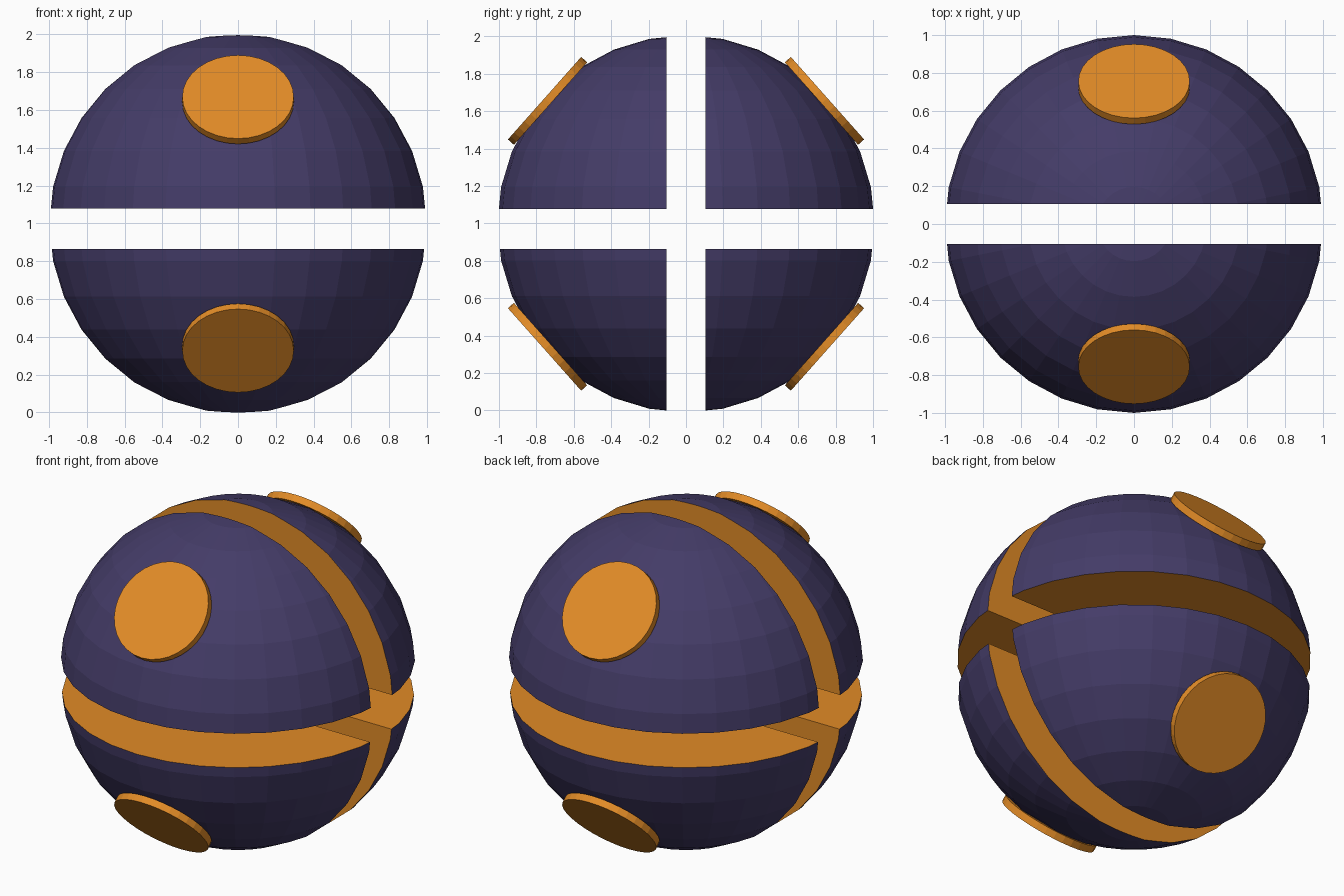
import bpy
import bmesh
from math import radians, sin, cos
from mathutils import Matrix, Vector

cube = bpy.data.objects.get("Cube")
if cube:
    bpy.data.objects.remove(cube, do_unlink=True)

RADIUS = 1.008
CENTRE = Vector((0, 0, 0.998))
HALF_SLOT = 0.105              # vertical slot, half width
SLOT_TOP, SLOT_BOTTOM = 0.08, -0.134   # horizontal slot, from the centre


def material(name, colour):
    mat = bpy.data.materials.new(name)
    mat.use_nodes = True
    mat.diffuse_color = colour
    mat.node_tree.nodes["Principled BSDF"].inputs["Base Color"].default_value = colour
    return mat


navy = material("dark purple", (0.058, 0.045, 0.138, 1))
orange = material("orange", (0.76, 0.26, 0.02, 1))


def add_object(name, bm, mats):
    bmesh.ops.recalc_face_normals(bm, faces=bm.faces)
    mesh = bpy.data.meshes.new(name)
    bm.to_mesh(mesh)
    bm.free()
    for mat in mats:
        mesh.materials.append(mat)
    obj = bpy.data.objects.new(name, mesh)
    obj.location = CENTRE
    bpy.context.collection.objects.link(obj)


def slice_off(bm, point, normal):
    """Keep the side the normal points to and cap the cut in orange."""
    cut = bmesh.ops.bisect_plane(bm, geom=bm.verts[:] + bm.edges[:] + bm.faces[:],
                                 plane_co=point, plane_no=normal, clear_inner=True)
    rim = [e for e in cut["geom_cut"] if isinstance(e, bmesh.types.BMEdge)]
    bmesh.ops.edgeloop_fill(bm, edges=rim, mat_nr=1)


def quarter(name, side, up):
    bm = bmesh.new()
    bmesh.ops.create_uvsphere(bm, u_segments=32, v_segments=16, radius=RADIUS)
    slice_off(bm, (0, side * HALF_SLOT, 0), (0, side, 0))
    slice_off(bm, (0, 0, SLOT_TOP if up > 0 else SLOT_BOTTOM), (0, 0, up))
    add_object(name, bm, [navy, orange])


def disc(name, side, up):
    tilt = radians(41.6)
    normal = Vector((0, side * cos(tilt), up * sin(tilt)))
    turn = normal.to_track_quat("Z", "X").to_matrix().to_4x4()
    bm = bmesh.new()
    bmesh.ops.create_cone(bm, cap_ends=True, segments=32, radius1=0.295, radius2=0.295,
                          depth=0.043, matrix=Matrix.Translation(normal * 0.99) @ turn)
    add_object(name, bm, [orange])


# Four quarter pieces, each with a round plate on its curved face
for side, depth_name in ((-1, "front"), (1, "back")):
    for up, height_name in ((1, "upper"), (-1, "lower")):
        quarter(f"{height_name}_{depth_name}_quarter", side, up)
        disc(f"{height_name}_{depth_name}_disc", side, up)
